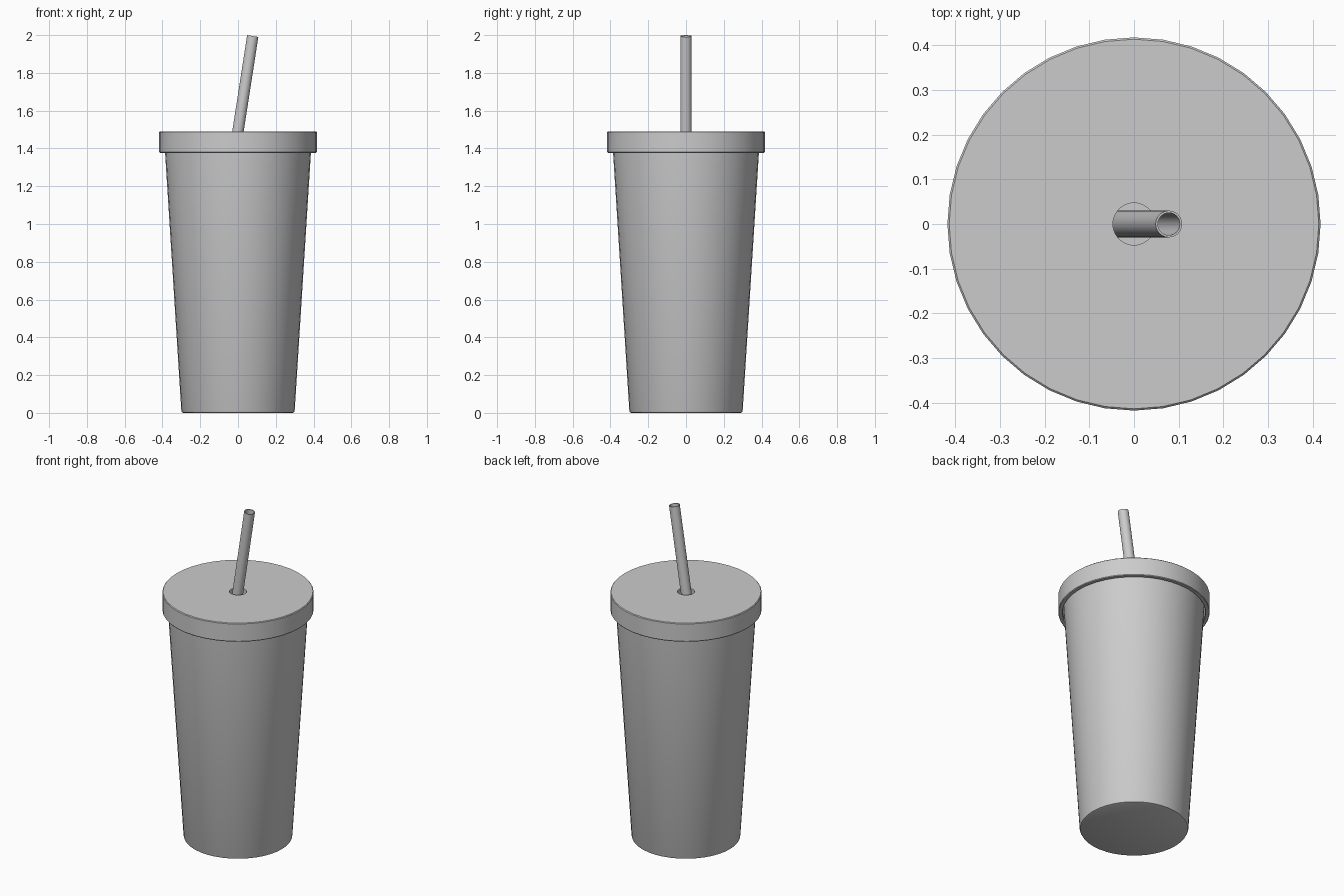
import bpy, bmesh, math
from mathutils import Matrix, Vector

if "Cube" in bpy.data.objects:
    bpy.data.objects.remove(bpy.data.objects["Cube"])


def lathe(name, profile, sides, closed=False):
    """Revolve (radius, z) points around z; radius 0 becomes a pole."""
    bm = bmesh.new()
    verts = [bm.verts.new((r, 0, z)) for r, z in profile]
    pairs = list(zip(verts, verts[1:] + verts[:1] if closed else verts[1:]))
    edges = [bm.edges.new(p) for p in pairs]
    bmesh.ops.spin(bm, geom=verts + edges, cent=(0, 0, 0), axis=(0, 0, 1),
                   angle=math.tau, steps=sides, use_duplicate=False)
    bmesh.ops.remove_doubles(bm, verts=bm.verts, dist=0.0004)
    bmesh.ops.recalc_face_normals(bm, faces=bm.faces)
    mesh = bpy.data.meshes.new(name)
    bm.to_mesh(mesh)
    bm.free()
    obj = bpy.data.objects.new(name, mesh)
    bpy.context.collection.objects.link(obj)
    bpy.ops.object.select_all(action='DESELECT')
    bpy.context.view_layer.objects.active = obj
    obj.select_set(True)
    bpy.ops.object.shade_smooth_by_angle(angle=math.radians(30))
    return obj


# Tapered hollow cup, open under the lid
lathe("cup", [(0, 0), (0.29, 0), (0.297, 0.003), (0.30, 0.01),
              (0.39, 1.44), (0.386, 1.447), (0.379, 1.447), (0.375, 1.44),
              (0.285, 0.03), (0, 0.03)], 40)

# Cap-shaped lid with a straw hole and a skirt around the cup's rim
lathe("lid", [(0.047, 1.49), (0.413, 1.49), (0.417, 1.486),
              (0.417, 1.381), (0.414, 1.377), (0.396, 1.377), (0.393, 1.381),
              (0.393, 1.455), (0.047, 1.455)], 40, closed=True)

# Hollow straw leaning towards +x, reaching down near the cup floor
top = Vector((0.078, 0, 1.995))
tilt = math.radians(8.8)
length = 1.95
straw = lathe("straw", [(0.030, 0), (0.030, length),
                        (0.025, length), (0.025, 0)], 24, closed=True)
lean = Matrix.Rotation(tilt, 4, 'Y')
straw.data.transform(Matrix.Translation(top - lean @ Vector((0, 0, length))) @ lean)
